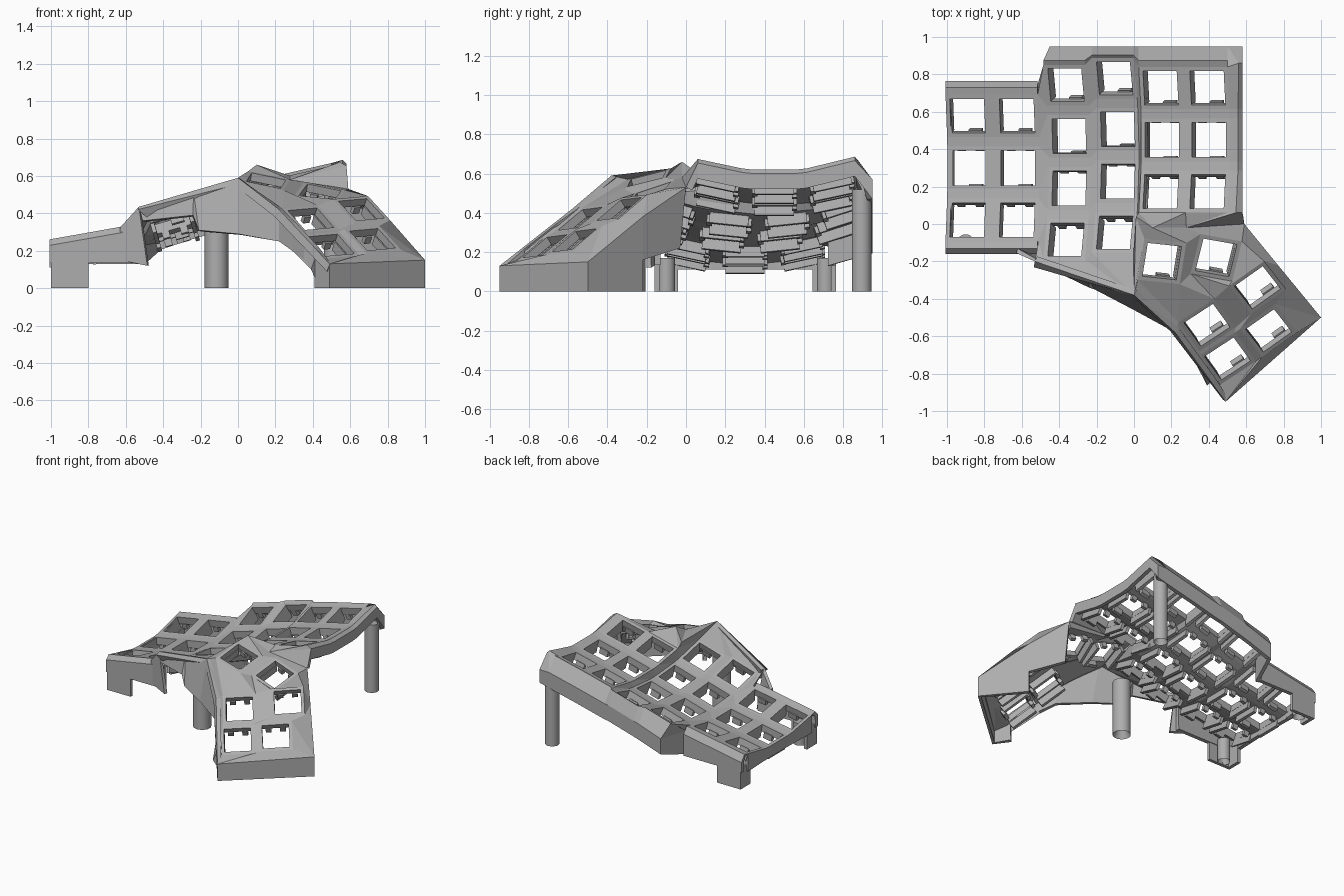
import bpy, bmesh, math
from mathutils import Vector, Matrix

cube = bpy.data.objects.get("Cube")
if cube:
    bpy.data.objects.remove(cube)

grey = bpy.data.materials.new("matte_grey")
grey.use_nodes = True
colour = (0.42, 0.42, 0.42, 1)
grey.diffuse_color = colour
grey.node_tree.nodes["Principled BSDF"].inputs["Base Color"].default_value = colour

HOLE, PAD = 0.093, 0.115      # half sizes of the switch opening and its frame
RADIUS, STEP = 1.3, 0.215     # curvature of the columns


def finish(name, bm, thickness=0, ref=(0, 0, -2)):
    """Weld, face the shell outwards from ref, and thicken it inwards."""
    if thickness:
        bmesh.ops.remove_doubles(bm, verts=bm.verts, dist=0.0005)
        bmesh.ops.dissolve_degenerate(bm, edges=bm.edges, dist=0.0005)
        bmesh.ops.recalc_face_normals(bm, faces=bm.faces)
        ref = Vector(ref)
        if sum(f.calc_area() * f.normal.dot(f.calc_center_median() - ref) for f in bm.faces) < 0:
            bmesh.ops.reverse_faces(bm, faces=bm.faces)
    me = bpy.data.meshes.new(name)
    bm.to_mesh(me)
    bm.free()
    me.materials.append(grey)
    ob = bpy.data.objects.new(name, me)
    bpy.context.collection.objects.link(ob)
    if thickness:
        mod = ob.modifiers.new("thickness", 'SOLIDIFY')
        mod.thickness, mod.offset = thickness, -1
    return ob


def bridge(bm, a, b, axis=None):
    """Join two point rows of any lengths with a strip of faces."""
    i = j = 0
    while i < len(a) - 1 or j < len(b) - 1:
        if i == len(a) - 1:
            da, db = 0, 1
        elif j == len(b) - 1:
            da, db = 1, 0
        elif axis is None:
            u, v = (i + 1) / (len(a) - 1), (j + 1) / (len(b) - 1)
            da, db = int(u <= v + 1e-6), int(v <= u + 1e-6)
        else:
            da = int(a[i + 1][axis] <= b[j + 1][axis])
            db = 1 - da
        pts = a[i:i + 1 + da] + b[j:j + 1 + db][::-1]
        bm.faces.new([bm.verts.new(p) for p in pts])
        i, j = i + da, j + db


def layers(bm, *rows):
    for a, b in zip(rows, rows[1:]):
        bridge(bm, a, b)


def corner(m, sx, sy, half=PAD):
    return m @ Vector((sx * half, sy * half, 0))


RING = [(-1, -1), (1, -1), (1, 1), (-1, 1)]


def key_frame(bm, m):
    for k in range(4):
        p, q = RING[k], RING[(k + 1) % 4]
        bridge(bm, [corner(m, *p), corner(m, *q)], [corner(m, *p, HOLE), corner(m, *q, HOLE)])


def box(bm, m, centre, size):
    bmesh.ops.create_cube(bm, size=1, matrix=m @ Matrix.Translation(centre) @ Matrix.Diagonal((*size, 1)))


def moved(pts, dx=0, dy=0, dz=0):
    return [p + Vector((dx, dy, dz)) for p in pts]


def at(pts, y=None, z=None):
    return [Vector((p.x, p.y if y is None else y, p.z if z is None else z)) for p in pts]


# Curved finger columns: centre x, y, z, tilt, number of keys
COLUMNS = [(-0.885, 0.3, 0.215, 10, 3), (-0.62, 0.3, 0.262, 10, 3),
           (-0.345, 0.33, 0.33, 16, 4), (-0.085, 0.367, 0.405, 16, 4),
           (0.15, 0.45, 0.515, 14, 3), (0.4, 0.45, 0.575, 13, 3)]
columns = []
for x, y, z, tilt, count in COLUMNS:
    base = Matrix.Translation((x, y, z)) @ Matrix.Rotation(-math.radians(tilt), 4, 'Y')
    col = []
    for r in range(count):
        t = (r - (count - 1) / 2) * STEP
        arc = Matrix.Translation((0, RADIUS * math.sin(t), RADIUS * (1 - math.cos(t))))
        col.append(base @ arc @ Matrix.Rotation(t, 4, 'X'))
    columns.append(col)


def edge(col, sx):
    return [corner(m, sx, sy) for m in col for sy in (-1, 1)]


def ends(cols, row, sy):
    return [corner(c[row], sx, sy) for c in cols for sx in (-1, 1)]


bm = bmesh.new()
for col in columns:
    for m in col:
        key_frame(bm, m)
    for lo, hi in zip(col, col[1:]):
        bridge(bm, [corner(lo, s, 1) for s in (-1, 1)], [corner(hi, s, -1) for s in (-1, 1)])
for c1, c2 in zip(columns, columns[1:]):
    bridge(bm, edge(c1, 1), edge(c2, -1), axis=1)
finish("finger_plate", bm, 0.055, (-0.2, 0.35, -2))

# Sloping rims and outer walls around the finger plate
rim = bmesh.new()
outer, inner = columns[:2], columns[2:]
left = edge(columns[0], -1)
layers(rim, left, at(left, z=0.11))
f = ends(outer, 0, -1)
layers(rim, f, at(moved(f, dz=0.012), y=-0.13), at(moved(f, dz=-0.02), y=-0.16), at(f, y=-0.16, z=0.135))
b = ends(outer, -1, 1)
layers(rim, b, at(moved(b, dz=0.01), y=0.73), at(moved(b, dz=-0.04), y=0.765), at(b, y=0.765, z=0.13))
b = ends(inner, -1, 1)
crest = [Vector((p.x, max(p.y + 0.015, 0.875), p.z + 0.015)) for p in b]
foot = at(moved(crest, dz=-0.1), y=0.95)
foot[0].x = -0.45
layers(rim, b, crest, foot, moved(foot, dz=-0.12))
right = edge(columns[-1], 1)
lip = moved(right, dx=0.045, dz=0.02)
lip[-1] = Vector((0.56, 0.86, lip[-1].z + 0.012))
brow = [Vector((0.58, p.y, p.z - 0.02)) for p in lip]
layers(rim, right, lip, brow, moved(brow, dz=-0.08))
# Back right corner
tip = Vector((0.58, 0.95, 0.57))
layers(rim, [right[-1], lip[-1], brow[-1]], [crest[-1], foot[-1], tip])
layers(rim, [brow[-1], brow[-1] - Vector((0, 0, 0.08))], [tip, tip - Vector((0, 0, 0.1))],
       [foot[-1], foot[-1] - Vector((0, 0, 0.12))])
finish("finger_rim", rim, 0.03, (-0.2, 0.35, -0.2))

# Walls where the long columns step past the outer ones
bm = bmesh.new()
cleft = edge(columns[2], -1)
nook = Vector((-0.52, 0.73, 0.31))
bridge(bm, [cleft[-1], crest[0]], [nook, foot[0]])
bridge(bm, [nook, at([nook], z=0.13)[0]], [foot[0], foot[0] - Vector((0, 0, 0.12))])
finish("back_step", bm, 0.025, (0, 0.5, 0))
bm = bmesh.new()
prow = Vector((-0.53, -0.2, 0.435))
bridge(bm, [Vector((-0.63, -0.155, 0.325)), prow], [Vector((-0.63, -0.155, 0.15)), Vector((-0.485, -0.2, 0.12))])
bridge(bm, [prow, cleft[0]], [Vector((-0.51, -0.09, 0.34)), cleft[1]])
finish("front_step", bm, 0.025, (-0.5, 0.4, 0))

# Thumb keys: position, yaw, pitch, roll
THUMB = [((0.15, -0.2, 0.575), -9, 14, 12), ((0.44, -0.18, 0.51), -14, 18, 12),
         ((0.66, -0.34, 0.42), 38, 34, -5), ((0.39, -0.54, 0.37), 36, 34, -5),
         ((0.50, -0.72, 0.23), 36, 34, -5), ((0.72, -0.57, 0.26), 38, 34, -5)]
thumb = []
for pos, yaw, pitch, roll in THUMB:
    yaw, pitch, roll = (math.radians(v) for v in (yaw, pitch, roll))
    thumb.append(Matrix.Translation(pos) @ Matrix.Rotation(yaw, 4, 'Z')
                 @ Matrix.Rotation(pitch, 4, 'X') @ Matrix.Rotation(roll, 4, 'Y'))
FL, FR, BR, BL = range(4)
t1, t2, t3, t4, t5, t6 = [[corner(m, *s) for s in RING] for m in thumb]

south, east = Vector((0.49, -0.95, 0.13)), Vector((1.0, -0.5, 0.15))
side, north = Vector((0.77, -0.22, 0.38)), Vector((0.59, 0.0, 0.53))
west, knee = Vector((0.22, -0.58, 0.42)), Vector((0.0, -0.38, 0.59))
back = [Vector((0.01, 0.04, 0.585)), Vector((0.1, -0.02, 0.66)), Vector((0.28, -0.02, 0.58)), north]

bm = bmesh.new()
for m in thumb:
    key_frame(bm, m)
for a, b in ((t1, t2), (t4, t3), (t5, t6)):
    bridge(bm, [a[FR], a[BR]], [b[FL], b[BL]])
bridge(bm, [t4[FL], t4[FR], t3[FL], t3[FR]], [t5[BL], t5[BR], t6[BL], t6[BR]])
bridge(bm, [t1[FL], t1[FR], t2[FL], t2[FR], t2[BR]], [t4[BL], t4[BR], t3[BL], t3[BR]])
bridge(bm, [t5[FL], t5[FR], t6[FL], t6[FR]], [south, east])
bridge(bm, [t6[FR], t6[BR], t3[FR], t3[BR], t2[BR]], [east, side, north])
bridge(bm, [t5[FL], t5[BL], t4[FL], t4[BL]], [south, west])
bridge(bm, [t4[BL], t1[FL]], [west, knee])
bridge(bm, [t1[FL], t1[BL]], [knee, back[0]])
bridge(bm, [t1[BL], t1[BR], t2[BL], t2[BR]], back)
finish("thumb_plate", bm, 0.045, (0.45, -0.4, -2))

# Webs joining the thumb cluster to the finger plate
bm = bmesh.new()
front = ends(columns[2:4], 0, -1)
e_front = ends(columns[4:], 0, -1)
bridge(bm, [prow] + front + [e_front[0]], [knee, back[0]])
bridge(bm, e_front + [lip[0], brow[0]], back, axis=0)
finish("connecting_web", bm, 0.035)

# Skirt below the thumb cluster and web: matching top and bottom points
bm = bmesh.new()
mid = prow.lerp(knee, 0.55)
top = [prow, mid, mid, knee, west, west.lerp(south, 0.25), west.lerp(south, 0.7), west.lerp(south, 0.7),
       south, east, side, side, north]
low = [Vector(p) for p in ((-0.51, -0.21, 0.36), (-0.24, -0.34, 0.39), (-0.21, -0.35, 0.31), (0.0, -0.46, 0.29),
                           (0.22, -0.58, 0.25), (0.29, -0.67, 0.2), (0.41, -0.84, 0.1), (0.41, -0.84, 0),
                           (0.49, -0.95, 0), (1, -0.5, 0), (0.77, -0.22, 0), (0.77, -0.22, 0.16), (0.6, -0.03, 0.22))]
bridge(bm, top, low)
finish("thumb_skirt", bm, 0.03, (0.4, -0.3, 0.2))

# Switch sockets beneath every key
bm = bmesh.new()
for m in [m for col in columns for m in col] + thumb:
    for s in (-1, 1):
        box(bm, m, (s * 0.105, 0, -0.08), (0.022, 0.2, 0.055))
        box(bm, m, (s * 0.05, 0.102, -0.072), (0.04, 0.026, 0.04))
    box(bm, m, (0.03, -0.1, -0.07), (0.07, 0.028, 0.045))
finish("switch_sockets", bm)


def post(name, x, y, r, top):
    """Round foot with a recessed base."""
    bm = bmesh.new()
    bmesh.ops.create_cone(bm, cap_ends=True, segments=32, radius1=r, radius2=r, depth=top,
                          matrix=Matrix.Translation((x, y, top / 2)))
    bm.normal_update()
    base = min(bm.faces, key=lambda f: f.normal.z)
    bmesh.ops.inset_individual(bm, faces=[base], thickness=r * 0.5)
    bmesh.ops.translate(bm, verts=base.verts, vec=(0, 0, 0.06))
    ob = finish(name, bm)
    bpy.context.view_layer.objects.active = ob
    ob.select_set(True)
    bpy.ops.object.shade_smooth_by_angle(angle=math.radians(30))
    ob.select_set(False)


post("back_post", 0.51, 0.895, 0.05, 0.52)
post("front_post", -0.115, -0.27, 0.063, 0.42)
post("outer_front_post", -0.9, -0.1, 0.045, 0.17)
post("outer_back_post", -0.9, 0.712, 0.045, 0.17)

# Corner legs of the outer columns
bm = bmesh.new()
world = Matrix.Identity(4)
for y, s in ((-0.16, 1), (0.765, -1)):
    box(bm, world, (-0.9, y + s * 0.0125, 0.08), (0.2, 0.025, 0.16))
    box(bm, world, (-0.987, y + s * 0.06, 0.08), (0.026, 0.12, 0.16))
finish("corner_legs", bm)
